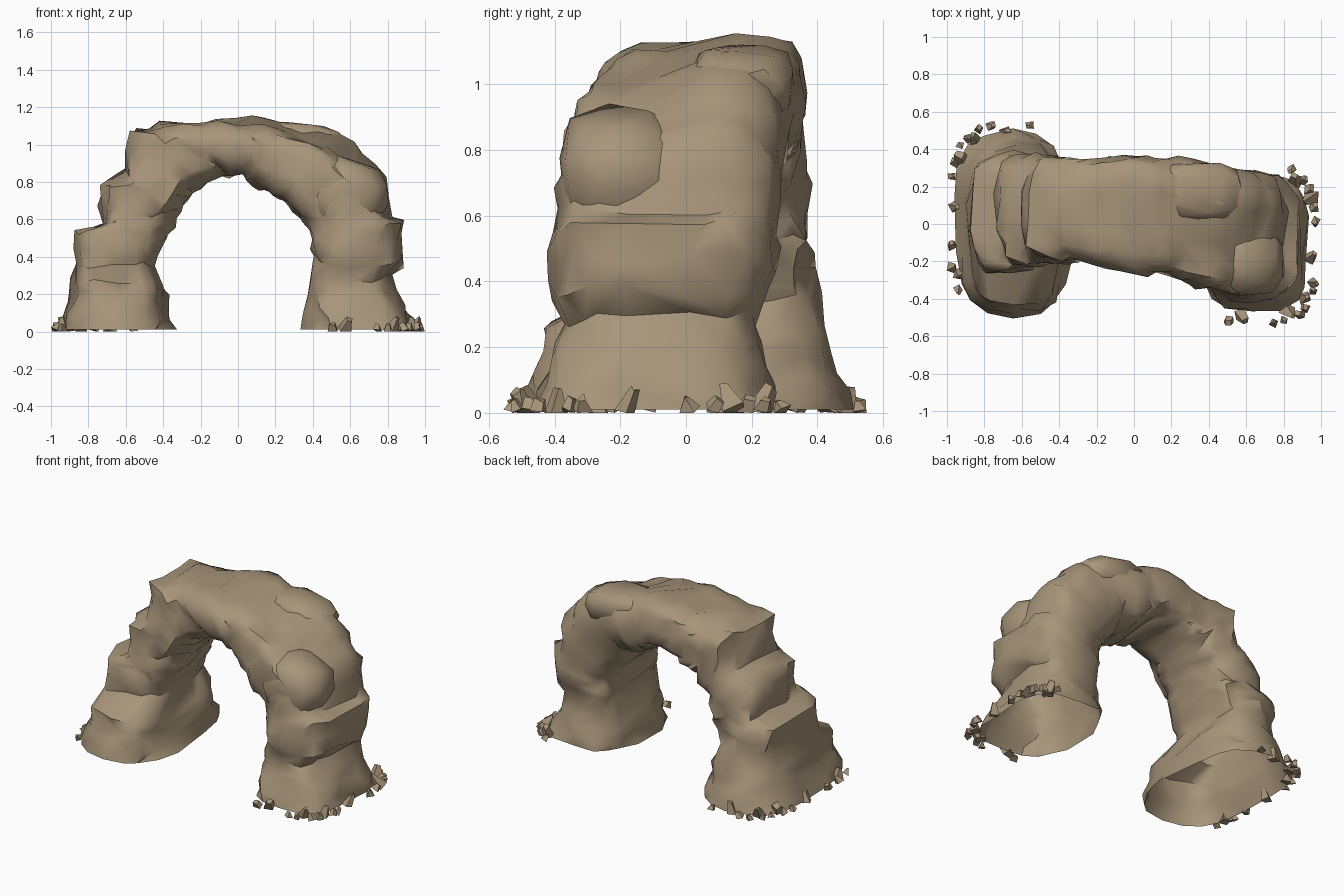
import bpy, bmesh, math, random
from mathutils import Vector, noise, Euler

if "Cube" in bpy.data.objects:
    bpy.data.objects.remove(bpy.data.objects["Cube"])

random.seed(7)
SAND = bpy.data.materials.new("sandstone")
SAND.diffuse_color = (0.39, 0.30, 0.195, 1)
SAND.use_nodes = True
SAND.node_tree.nodes["Principled BSDF"].inputs["Base Color"].default_value = SAND.diffuse_color


def finish(name, bm, angle):
    bmesh.ops.recalc_face_normals(bm, faces=bm.faces)
    me = bpy.data.meshes.new(name)
    bm.to_mesh(me)
    bm.free()
    me.materials.append(SAND)
    ob = bpy.data.objects.new(name, me)
    bpy.context.collection.objects.link(ob)
    bpy.ops.object.select_all(action='DESELECT')
    ob.select_set(True)
    bpy.context.view_layer.objects.active = ob
    bpy.ops.object.shade_smooth_by_angle(angle=math.radians(angle))


def rand_vec(amp):
    return Vector([random.uniform(-amp, amp) for _ in range(3)])


def squared(c, power):
    return math.copysign(abs(c) ** power, c)


# Stepped outer outline of the arch, left foot to right foot (x, z)
OUTER = [(-.95, .01), (-.9, .15), (-.88, .27), (-.87, .36), (-.86, .55), (-.74, .57),
         (-.72, .78), (-.61, .86), (-.56, 1.08), (-.4, 1.11), (-.2, 1.12), (0, 1.14),
         (.15, 1.15), (.3, 1.12), (.55, 1.09), (.67, .95), (.79, .83), (.82, .62),
         (.88, .58), (.87, .37), (.82, .3), (.89, .14), (.94, .01)]
# Opening and depth at some of those rings (ring, inner x, inner z, y front, y back)
KEYS = [(0, -.35, .01, -.5, .51), (2, -.39, .24, -.43, .42), (3, -.45, .35, -.27, .38),
        (6, -.33, .62, -.21, .36), (9, -.17, .79, -.2, .36), (10, -.1, .84, -.22, .36),
        (11, .02, .84, -.28, .36), (12, .1, .79, -.26, .37),
        (14, .22, .72, -.34, .32), (16, .38, .54, -.38, .28), (19, .4, .36, -.41, .25),
        (20, .385, .25, -.37, .22), (22, .34, .01, -.46, .27)]


def section(i):
    for a, b in zip(KEYS, KEYS[1:]):
        if i <= b[0]:
            t = (i - a[0]) / (b[0] - a[0])
            return [p + (q - p) * t for p, q in zip(a[1:], b[1:])]


# Main arch, lofted from squarish rings with an extra ring in every gap
SIDES = 18
bm = bmesh.new()
rings = []
LAST = len(OUTER) - 1
for step in range(2 * LAST + 1):
    i = step / 2
    lo, hi = Vector(OUTER[step // 2]), Vector(OUTER[(step + 1) // 2])
    if step % 2 and (hi - lo).length < .11:
        continue
    mid = (lo + hi) / 2
    xi, zi, y0, y1 = section(i)
    outer, inner = Vector((mid.x, 0, mid.y)), Vector((xi, 0, zi))
    cut = max(0, .27 - .07 * abs(i - 14))    # front half stepped down right of the crown
    ring = []
    for k in range(SIDES):
        a = math.tau * (k + .5) / SIDES
        u, v = squared(math.cos(a), .65), squared(math.sin(a), .65)
        t = .5 + .5 * u
        if v < 0:
            t -= cut * max(u, 0) * min(1, -v * 3)
        p = inner.lerp(outer, t)
        p.y = (y0 + y1) / 2 + v * (y1 - y0) / 2
        q = p + noise.noise_vector(p * 6) * .03 + rand_vec(.015)
        if i in (0, LAST):
            q.z = .01
        ring.append(bm.verts.new(q))
    rings.append(ring)
for a, b in zip(rings, rings[1:]):
    for k in range(SIDES):
        j = (k + 1) % SIDES
        q = [a[k], a[j], b[j], b[k]]
        if random.random() < .5:
            q = q[1:] + q[:1]
        bm.faces.new(q[:3])
        bm.faces.new([q[0], q[2], q[3]])
finish("arch_body", bm, 48)


# Weathered lobes sunk into the arch
def boulder(name, centre, size, turn=0, n=34):
    bm = bmesh.new()
    for k in range(n):
        z = 1 - 2 * (k + .5) / n
        r, a = math.sqrt(1 - z * z), k * 2.4
        d = (r * math.cos(a), r * math.sin(a), z)
        d = Vector([squared(e, .7) * s for e, s in zip(d, size)]) * random.uniform(.92, 1.02)
        d.rotate(Euler((0, turn, 0)))
        bm.verts.new(d + Vector(centre))
    bmesh.ops.convex_hull(bm, input=bm.verts)
    loose = [v for v in bm.verts if not v.link_faces]
    bmesh.ops.delete(bm, geom=loose, context='VERTS')
    finish(name, bm, 40)


boulder("right_front_lobe", (.59, -.19, .72), (.21, .2, .21), .5)
boulder("right_crown_slab", (.36, .17, 1.01), (.24, .17, .11), .14)


# Rubble and taller shards scattered round the outer rim of a foot
def rubble(name, cx, cy, rx, ry, start, end, count):
    bm = bmesh.new()
    for k in range(count):
        a = math.radians(start + (end - start) * (k + random.uniform(-.3, .3)) / (count - 1))
        u, v = squared(math.cos(a), .6), squared(math.sin(a), .6)
        tall = k % 3 == 1
        s = random.uniform(.05, .068) if tall else random.uniform(.032, .046)
        out = .93 if tall else 1
        rot = Euler(rand_vec(.6))
        taper = random.uniform(.2, .7)
        for w in bmesh.ops.create_cube(bm, size=1)['verts']:
            if w.co.z > 0:
                w.co.xy *= taper
            w.co = w.co * s + rand_vec(.006)
            if tall:
                w.co.z *= 1.5
            w.co.rotate(rot)
            w.co += Vector((cx + rx * u * out, cy + ry * v * out, s * .6))
            w.co.z = max(w.co.z, 0)
    finish(name, bm, 20)


rubble("left_rubble", -.66, .01, .315, .52, 80, 212, 15)
rubble("right_rubble", .65, -.11, .325, .42, -105, 65, 18)
